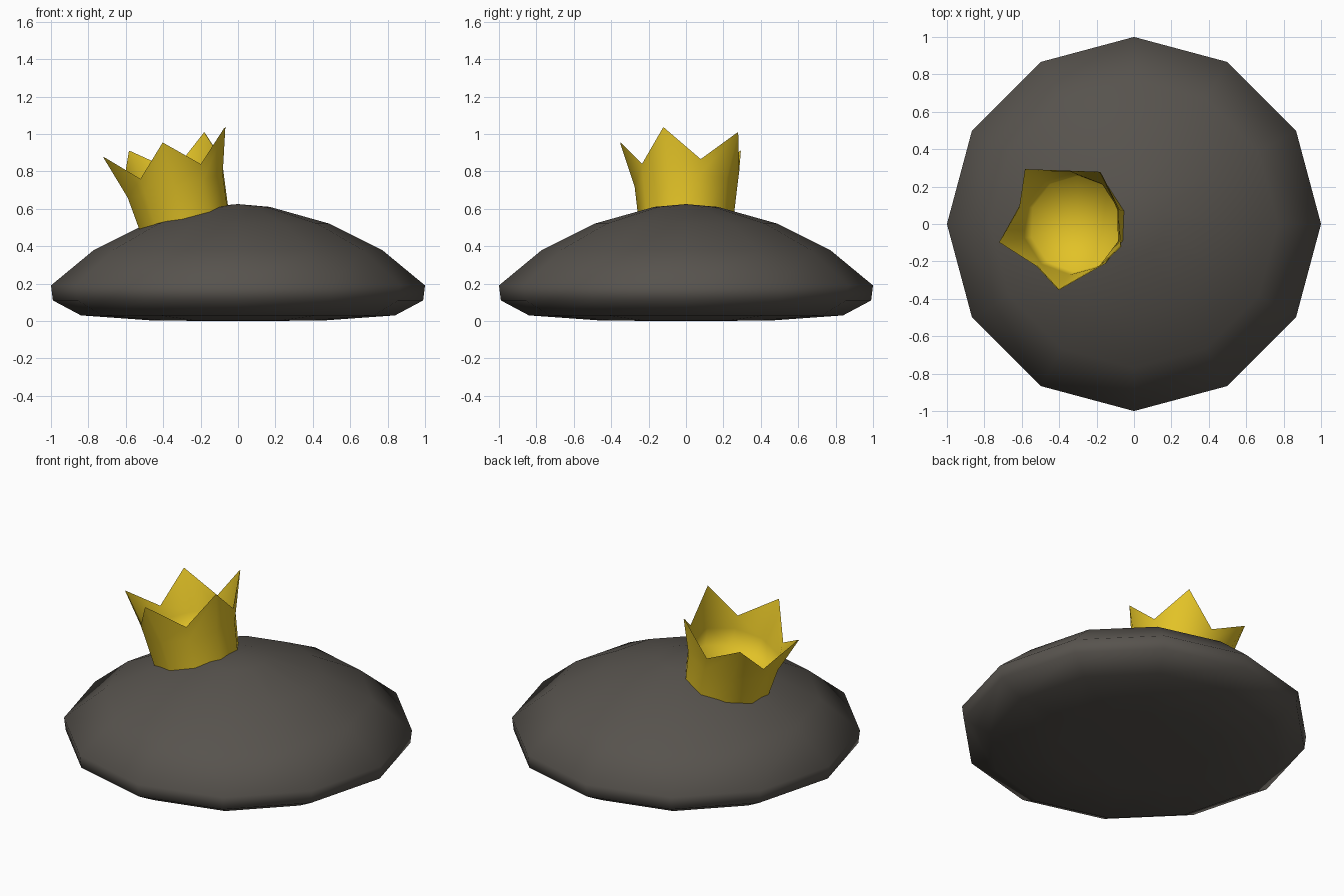
import bpy
import bmesh
from math import cos, sin, radians
from mathutils import Matrix, Vector

cube = bpy.data.objects.get("Cube")
if cube:
    bpy.data.objects.remove(cube, do_unlink=True)


def make_material(name, rgb):
    mat = bpy.data.materials.new(name)
    mat.use_nodes = True
    mat.diffuse_color = (*rgb, 1)
    mat.node_tree.nodes["Principled BSDF"].inputs["Base Color"].default_value = (*rgb, 1)
    return mat


def ring(bm, sides, radius, height, start=0.0):
    """Ring of vertices; radius and height are functions of the index."""
    out = []
    for i in range(sides):
        a = radians(start + 360 * i / sides)
        out.append(bm.verts.new((radius(i) * cos(a), radius(i) * sin(a), height(i))))
    return out


def bridge(bm, lower, upper):
    n = len(lower)
    for i in range(n):
        j = (i + 1) % n
        bm.faces.new((lower[i], lower[j], upper[j], upper[i]))


def fan(bm, loop, height):
    tip = bm.verts.new((0, 0, height))
    for i in range(len(loop)):
        bm.faces.new((loop[i], loop[(i + 1) % len(loop)], tip))


def finish(bm, name, mat):
    mesh = bpy.data.meshes.new(name)
    bm.to_mesh(mesh)
    bm.free()
    mesh.materials.append(mat)
    mesh.shade_smooth()
    obj = bpy.data.objects.new(name, mesh)
    bpy.context.collection.objects.link(obj)
    return obj


stone = make_material("dark warm grey", (0.095, 0.086, 0.075))
gold = make_material("gold", (0.76, 0.54, 0.02))

# Rounded, twelve-sided body turned from a profile
profile = [(0.45, 0.002), (0.84, 0.03), (0.99, 0.11), (1.0, 0.19),
           (0.77, 0.38), (0.49, 0.52), (0.17, 0.61)]
bm = bmesh.new()
rings = [ring(bm, 12, lambda i: r, lambda i: z) for r, z in profile]
for lower, upper in zip(rings, rings[1:]):
    bridge(bm, lower, upper)
fan(bm, rings[-1], 0.625)
fan(bm, rings[0][::-1], 0.0)
finish(bm, "body", stone)

# Crown: tilted, flared band with five points; origin at its notch level
START = 52
TILT = Matrix.Translation(Vector((-0.352, 0, 0.80))) @ Matrix.Rotation(radians(-13.8), 4, 'Y')


def crown_rings(bm, levels, inset):
    """Plain rings below, topped by a zigzag of points and notches."""
    loops = [ring(bm, 10, lambda i: r - inset, lambda i: z, START) for r, z in levels]
    loops.append(ring(bm, 10, lambda i: (0.285 if i % 2 else 0.354) - inset,
                      lambda i: 0.0 if i % 2 else 0.162, START))
    for lower, upper in zip(loops, loops[1:]):
        bridge(bm, lower, upper)
    return loops


bm = bmesh.new()
crown_rings(bm, [(0.25, -0.30), (0.275, -0.08)], 0)
finish(bm, "crown_band", gold).matrix_world = TILT

# Inner face and floor of the crown
bm = bmesh.new()
loops = crown_rings(bm, [(0.262, -0.19), (0.275, -0.08)], 0.004)
fan(bm, loops[0][::-1], -0.18)
bmesh.ops.reverse_faces(bm, faces=bm.faces)
finish(bm, "crown_lining", gold).matrix_world = TILT
